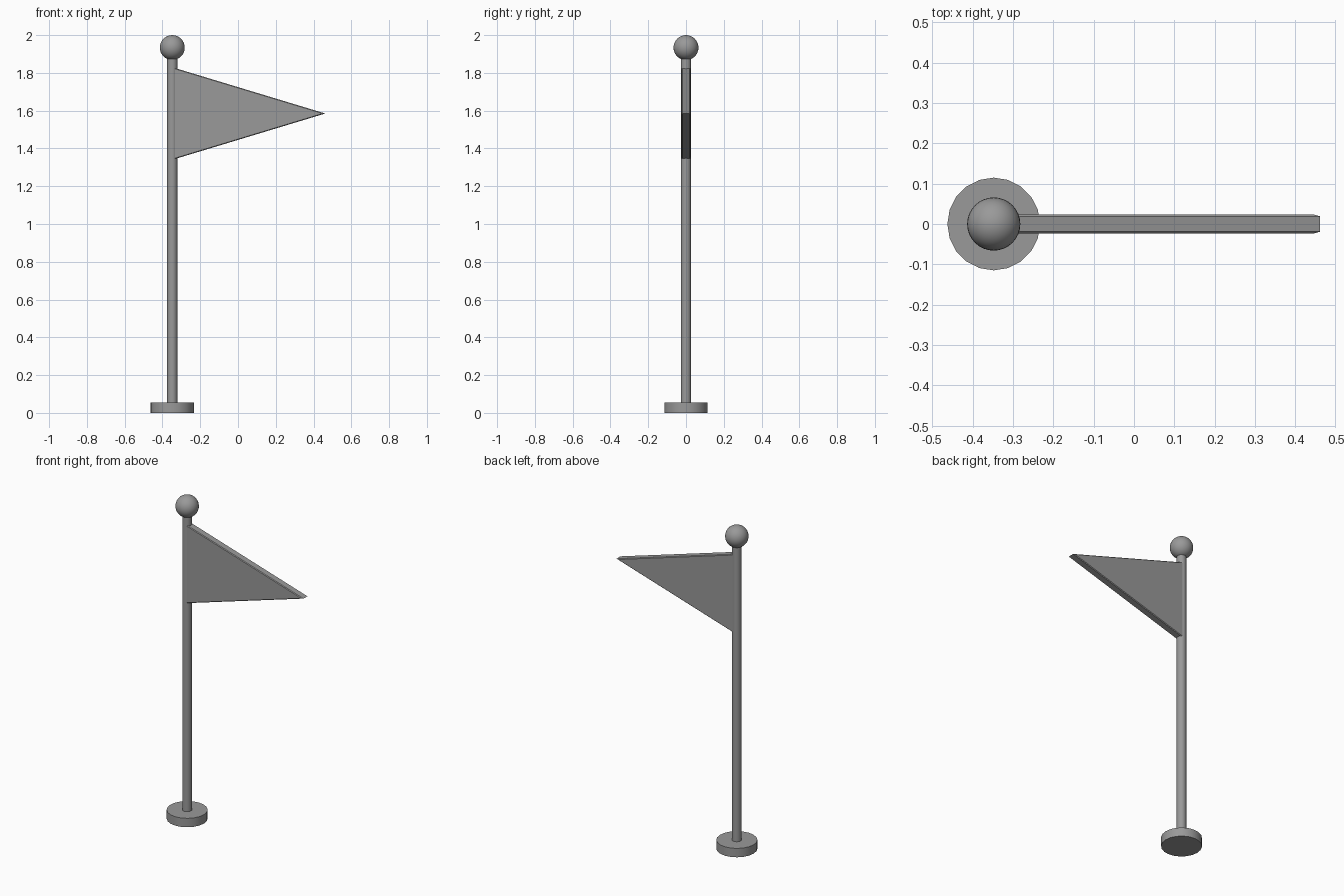
import bpy, bmesh, math

if "Cube" in bpy.data.objects:
    bpy.data.objects.remove(bpy.data.objects["Cube"])

GREY = (0.32, 0.32, 0.32, 1)
mat = bpy.data.materials.new("plain grey")
mat.use_nodes = True
mat.diffuse_color = GREY
mat.node_tree.nodes["Principled BSDF"].inputs["Base Color"].default_value = GREY

POLE_X = -0.348


def finish(name, smooth=True):
    obj = bpy.context.object
    obj.name = name
    obj.data.materials.append(mat)
    if smooth:
        bpy.ops.object.shade_smooth_by_angle(angle=math.radians(30))


def cylinder(name, radius, bottom, top):
    bpy.ops.mesh.primitive_cylinder_add(
        vertices=20, radius=radius, depth=top - bottom,
        location=(POLE_X, 0, (bottom + top) / 2), rotation=(0, 0, math.pi / 2))
    finish(name)


# Base disc and pole
cylinder("base", 0.115, 0, 0.055)
cylinder("pole", 0.027, 0.03, 1.9)

# Ball on top
bpy.ops.mesh.primitive_uv_sphere_add(
    segments=32, ring_count=16, radius=0.066, location=(POLE_X, 0, 1.934))
finish("finial_ball")

# Triangular pennant with a fine chamfer around both faces
bm = bmesh.new()
half = 0.023
outline = [(POLE_X, 1.34), (0.462, 1.585), (POLE_X, 1.83)]
front = bm.faces.new([bm.verts.new((x, -half, z)) for x, z in outline])
ext = bmesh.ops.extrude_face_region(bm, geom=[front], use_keep_orig=True)
bmesh.ops.translate(bm, vec=(0, 2 * half, 0),
                    verts=[g for g in ext["geom"] if isinstance(g, bmesh.types.BMVert)])
bmesh.ops.recalc_face_normals(bm, faces=bm.faces)
rim = [e for e in bm.edges if abs(e.verts[0].co.y - e.verts[1].co.y) < half]
bmesh.ops.bevel(bm, geom=rim, offset=0.004, segments=1, affect='EDGES')
mesh = bpy.data.meshes.new("pennant")
bm.to_mesh(mesh)
bm.free()
pennant = bpy.data.objects.new("pennant", mesh)
bpy.context.collection.objects.link(pennant)
bpy.context.view_layer.objects.active = pennant
finish("pennant", smooth=False)
